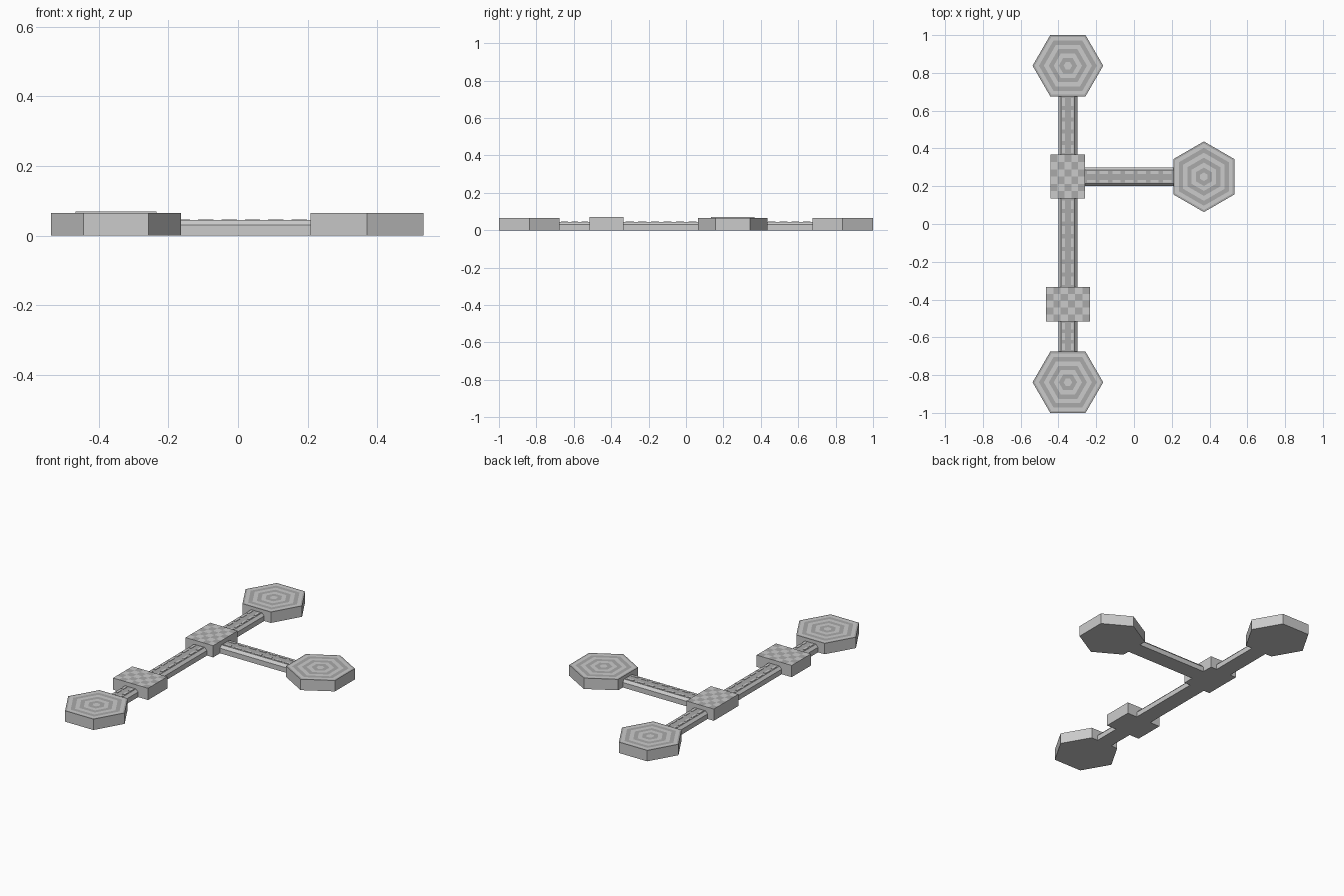
import bpy, bmesh, math

if "Cube" in bpy.data.objects:
    bpy.data.objects.remove(bpy.data.objects["Cube"])

dark = bpy.data.materials.new("dark_grey")
dark.diffuse_color = (0.4, 0.4, 0.4, 1)
dark.use_nodes = True
dark.node_tree.nodes["Principled BSDF"].inputs["Base Color"].default_value = dark.diffuse_color


def finish(name, bm):
    bmesh.ops.remove_doubles(bm, verts=bm.verts, dist=1e-5)
    bmesh.ops.recalc_face_normals(bm, faces=bm.faces)
    me = bpy.data.meshes.new(name)
    bm.to_mesh(me)
    bm.free()
    me.materials.append(None)
    me.materials.append(dark)
    ob = bpy.data.objects.new(name, me)
    bpy.context.collection.objects.link(ob)
    return ob


# Hexagonal pad whose top is divided into alternating concentric bands
def hex_pad(name, cx, cy, turn, r=0.187, h=0.065):
    bm = bmesh.new()

    def ring(rad, z):
        return [bm.verts.new((cx + rad * math.cos(turn + i * math.pi / 3),
                              cy + rad * math.sin(turn + i * math.pi / 3), z))
                for i in range(6)]

    base = ring(r, 0)
    bm.faces.new(base)
    prev = base
    fractions = (1, 0.94, 0.82, 0.68, 0.54, 0.40, 0.26, 0.12)
    for k, f in enumerate(fractions):
        cur = ring(r * f, h)
        for i in range(6):
            j = (i + 1) % 6
            face = bm.faces.new((prev[i], prev[j], cur[j], cur[i]))
            face.material_index = k % 2
        prev = cur
    bm.faces.new(prev).material_index = 1 if len(fractions) % 2 else 0
    finish(name, bm)


# Block with a checkered top
def checker_block(name, x0, x1, y0, y1, nx, ny, h=0.07):
    bm = bmesh.new()
    dx, dy = (x1 - x0) / nx, (y1 - y0) / ny
    grid = [[bm.verts.new((x0 + i * dx, y0 + j * dy, h)) for j in range(ny + 1)]
            for i in range(nx + 1)]
    for i in range(nx):
        for j in range(ny):
            f = bm.faces.new((grid[i][j], grid[i + 1][j],
                              grid[i + 1][j + 1], grid[i][j + 1]))
            f.material_index = (i + j) % 2
    rim = [e for e in bm.edges if e.is_boundary]
    ext = bmesh.ops.extrude_edge_only(bm, edges=rim)["geom"]
    for v in ext:
        if isinstance(v, bmesh.types.BMVert):
            v.co.z = 0
        elif isinstance(v, bmesh.types.BMFace):
            v.material_index = 0
    low = [e for e in bm.edges if e.is_boundary]
    bmesh.ops.contextual_create(bm, geom=low)
    for f in bm.faces:
        if f.calc_center_median().z < h - 0.001:
            f.material_index = 0
    finish(name, bm)


# Chamfered walkway with two rows of raised dashes
def walkway(name, start, length, angle):
    prof = [(-.05, 0), (-.05, .03), (-.036, .045), (.036, .045), (.05, .03), (.05, 0)]
    bm = bmesh.new()
    a = [bm.verts.new((0, y, z)) for y, z in prof]
    b = [bm.verts.new((length, y, z)) for y, z in prof]
    for i in range(6):
        j = (i + 1) % 6
        f = bm.faces.new((a[i], a[j], b[j], b[i]))
        f.material_index = 1 if i == 2 else 0
    bm.faces.new(a)
    bm.faces.new(b)
    count = max(1, round(length / 0.063))
    step = length / count
    for k in range(count):
        for side in (-1, 1):
            cube = bmesh.ops.create_cube(bm, size=1)["verts"]
            for v in cube:
                v.co.x = (k + 0.5) * step + v.co.x * step * 0.66
                v.co.y = side * 0.023 + v.co.y * 0.014
                v.co.z = 0.0455 + v.co.z * 0.003
    ob = finish(name, bm)
    ob.location = (*start, 0)
    ob.rotation_euler.z = angle


X = -0.35
hex_pad("north_pad", X, 0.838, 0)
hex_pad("south_pad", X, -0.838, 0)
hex_pad("east_pad", 0.37, 0.25, math.pi / 6)

checker_block("junction_block", -0.441, -0.259, 0.135, 0.367, 5, 6)
checker_block("middle_block", -0.466, -0.234, -0.515, -0.333, 6, 5)

up = math.pi / 2
walkway("north_walkway", (X, 0.366), 0.311, up)
walkway("middle_walkway", (X, -0.334), 0.47, up)
walkway("south_walkway", (X, -0.677), 0.163, up)
walkway("east_walkway", (-0.26, 0.25), 0.469, 0)
